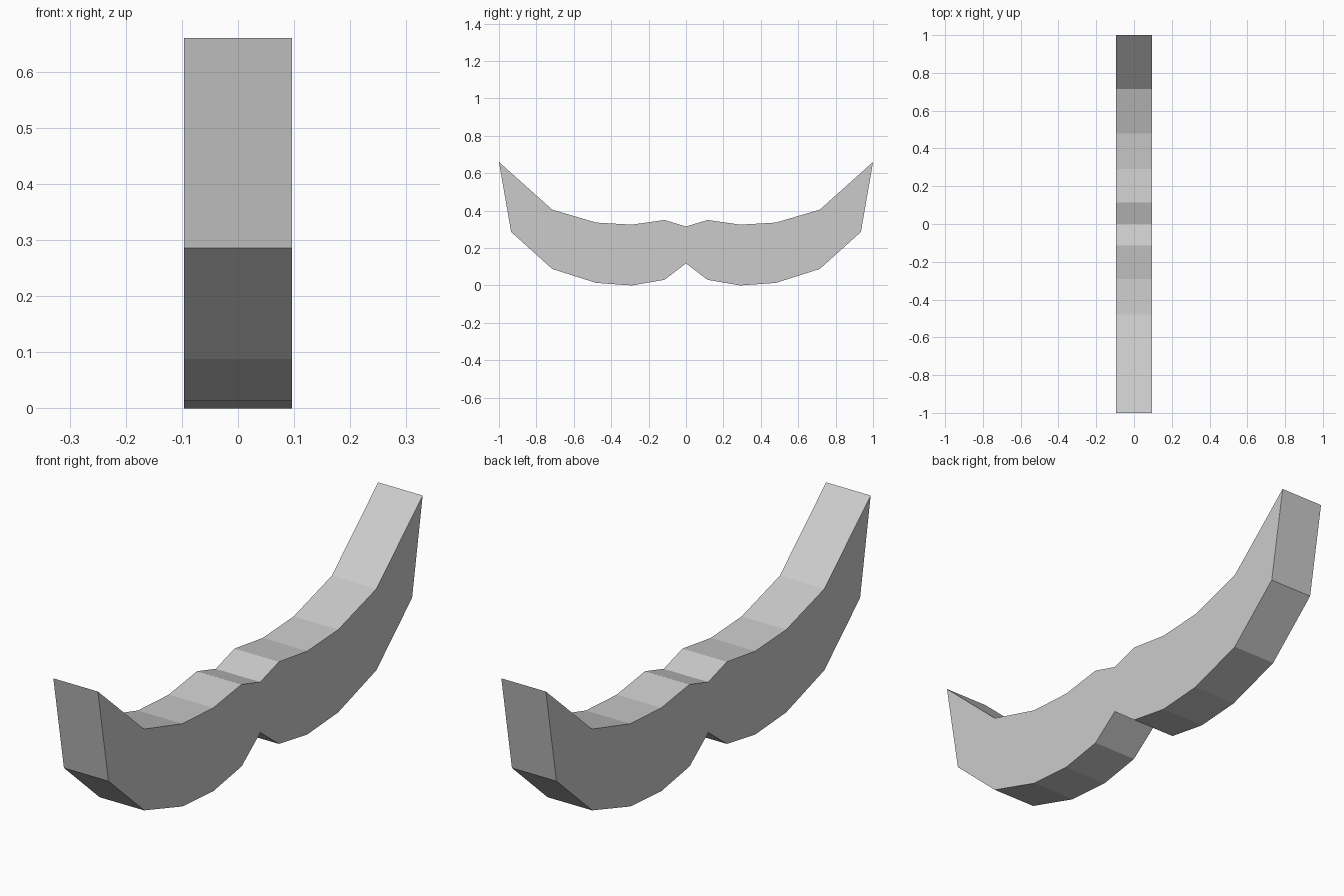
import bpy, bmesh

if "Cube" in bpy.data.objects:
    bpy.data.objects.remove(bpy.data.objects["Cube"])

HALF_WIDTH = 0.096

# Half outline in (y, z): upper edge from centre to tip, lower edge from tip to centre
upper = [(0, 0.315), (0.115, 0.35), (0.29, 0.325), (0.48, 0.336), (0.715, 0.405), (1.0, 0.66)]
lower = [(0.935, 0.286), (0.715, 0.088), (0.48, 0.0135), (0.29, 0.0), (0.115, 0.03), (0, 0.118)]
half = upper + lower

# Mirror the half outline into one closed loop
outline = half + [(-y, z) for y, z in reversed(half[1:-1])]

# Flat side profile, extruded across the width
bm = bmesh.new()
side = bm.faces.new([bm.verts.new((-HALF_WIDTH, y, z)) for y, z in outline])
result = bmesh.ops.extrude_face_region(bm, geom=[side], use_keep_orig=True)
moved = [g for g in result["geom"] if isinstance(g, bmesh.types.BMVert)]
bmesh.ops.translate(bm, verts=moved, vec=(2 * HALF_WIDTH, 0, 0))
bmesh.ops.recalc_face_normals(bm, faces=bm.faces)

mesh = bpy.data.meshes.new("moustache")
bm.to_mesh(mesh)
bm.free()
moustache = bpy.data.objects.new("moustache", mesh)
bpy.context.collection.objects.link(moustache)
